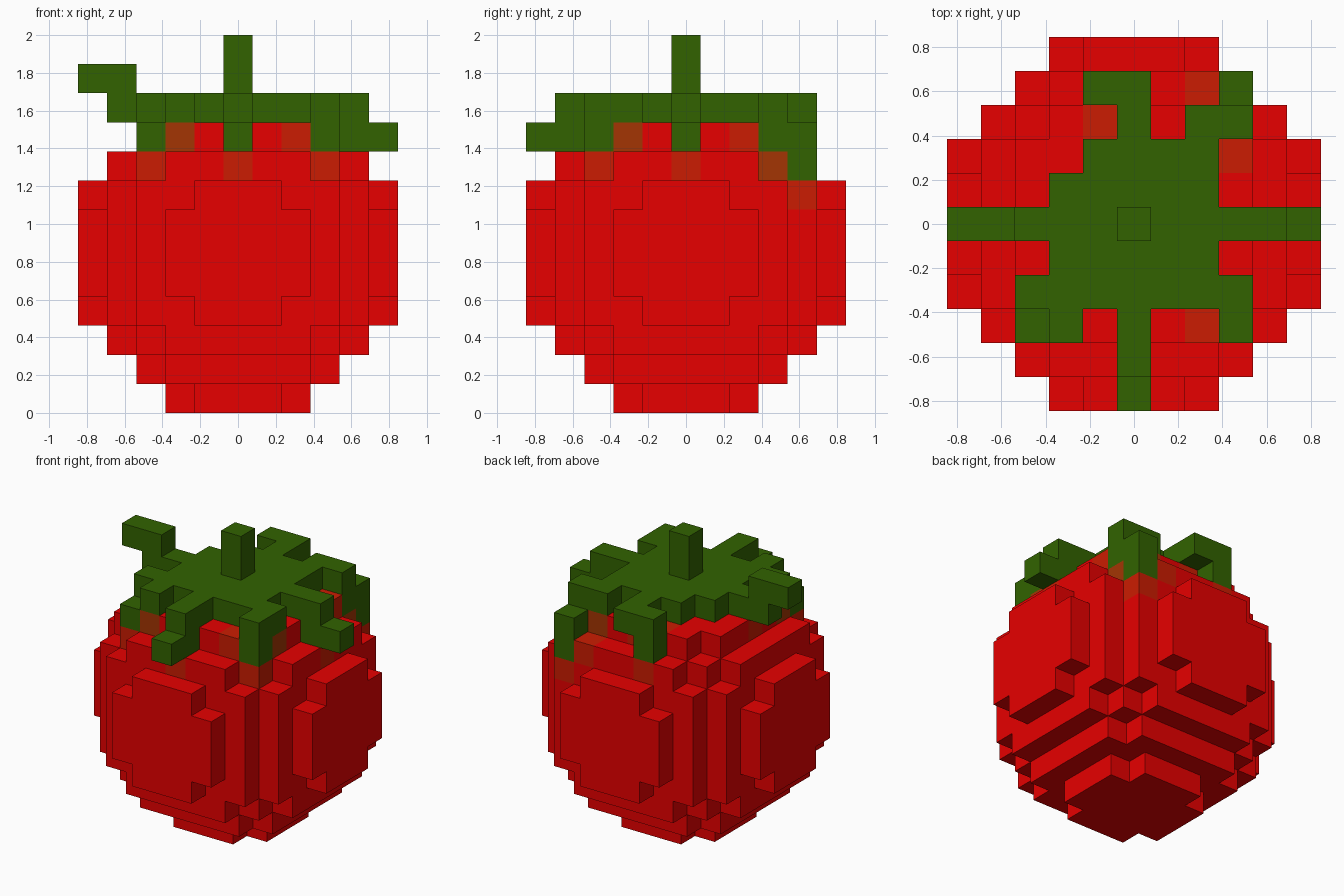
import bpy, bmesh
from mathutils import Vector

if "Cube" in bpy.data.objects:
    bpy.data.objects.remove(bpy.data.objects["Cube"])

V = 2 / 13          # edge length of one block
MID = 5             # block layer at the middle of the fruit


def material(name, rgb):
    m = bpy.data.materials.new(name)
    m.diffuse_color = (*rgb, 1)
    m.use_nodes = True
    m.node_tree.nodes["Principled BSDF"].inputs["Base Color"].default_value = m.diffuse_color
    return m


red = material("red", (0.8, 0.0, 0.0))
light_blend = material("reddish brown", (0.6, 0.012, 0.0005))
dark_blend = material("brown", (0.37, 0.036, 0.001))
green = material("leaf green", (0.032, 0.124, 0.0))

DIRS = [Vector(d) for d in ((1, 0, 0), (-1, 0, 0), (0, 1, 0),
                            (0, -1, 0), (0, 0, 1), (0, 0, -1))]


def block(x0, x1, y0, y1, z0, z1):
    """All cells of an inclusive block range."""
    return {(x, y, z) for x in range(x0, x1 + 1)
            for y in range(y0, y1 + 1) for z in range(z0, z1 + 1)}


def neighbours(c):
    return [tuple(int(a + b) for a, b in zip(c, d)) for d in DIRS]


# Leaf crown: flat centre, then the curling tips
leaves = set().union(
    block(-2, 2, -2, 1, 10, 10), block(-1, 2, 2, 2, 10, 10),          # centre
    block(3, 4, 0, 0, 10, 10), block(4, 5, 0, 0, 9, 9),               # right tip
    block(-4, -3, 0, 0, 10, 10), block(-5, -4, 0, 0, 11, 11),         # left tip, curls up
    block(0, 0, -4, -3, 10, 10), block(0, 0, -5, -4, 9, 9),           # front tip
    block(0, 0, 3, 4, 10, 10), block(-1, -1, 4, 4, 9, 10),            # back tip
    block(3, 3, -3, -2, 10, 10), block(3, 3, -3, -3, 9, 9),           # front right tip
    {(-3, -2, 10), (-2, -3, 10), (-3, -3, 9)},                        # front left tip
    block(2, 3, 3, 3, 10, 10), block(3, 3, 3, 4, 9, 9), {(3, 4, 8)},  # back right tip
)
stem = block(0, 0, 0, 0, 11, 12)

# Fruit: a ball of blocks 11 across
fruit = {c for c in block(-5, 5, -5, 5, 0, 10)
         if c[0] ** 2 + c[1] ** 2 + (c[2] - MID) ** 2 <= 5.5 ** 2} - leaves
filled = fruit | leaves | stem


def build(name, cells, mats, pick=lambda c: 0):
    """Make one object from the exposed sides of its cells."""
    bm = bmesh.new()
    for c in sorted(cells):
        centre = Vector((c[0], c[1], c[2] + 0.5))
        for d, n in zip(DIRS, neighbours(c)):
            if n in filled:
                continue
            u = Vector((d.y, d.z, d.x))
            w = d.cross(u)
            corners = [centre + (d + u * a + w * b) / 2
                       for a, b in ((-1, -1), (1, -1), (1, 1), (-1, 1))]
            f = bm.faces.new([bm.verts.new(p * V) for p in corners])
            f.material_index = pick(c)
    bmesh.ops.remove_doubles(bm, verts=bm.verts, dist=V * 0.01)
    me = bpy.data.meshes.new(name)
    bm.to_mesh(me)
    bm.free()
    for m in mats:
        me.materials.append(m)
    ob = bpy.data.objects.new(name, me)
    bpy.context.collection.objects.link(ob)
    return ob


# Fruit blocks turn browner the more leaf blocks they touch
build("fruit_body", fruit, [red, light_blend, dark_blend],
      lambda c: min(2, sum(n in leaves for n in neighbours(c))))
build("leaf_crown", leaves, [green])
build("stem", stem, [green])
